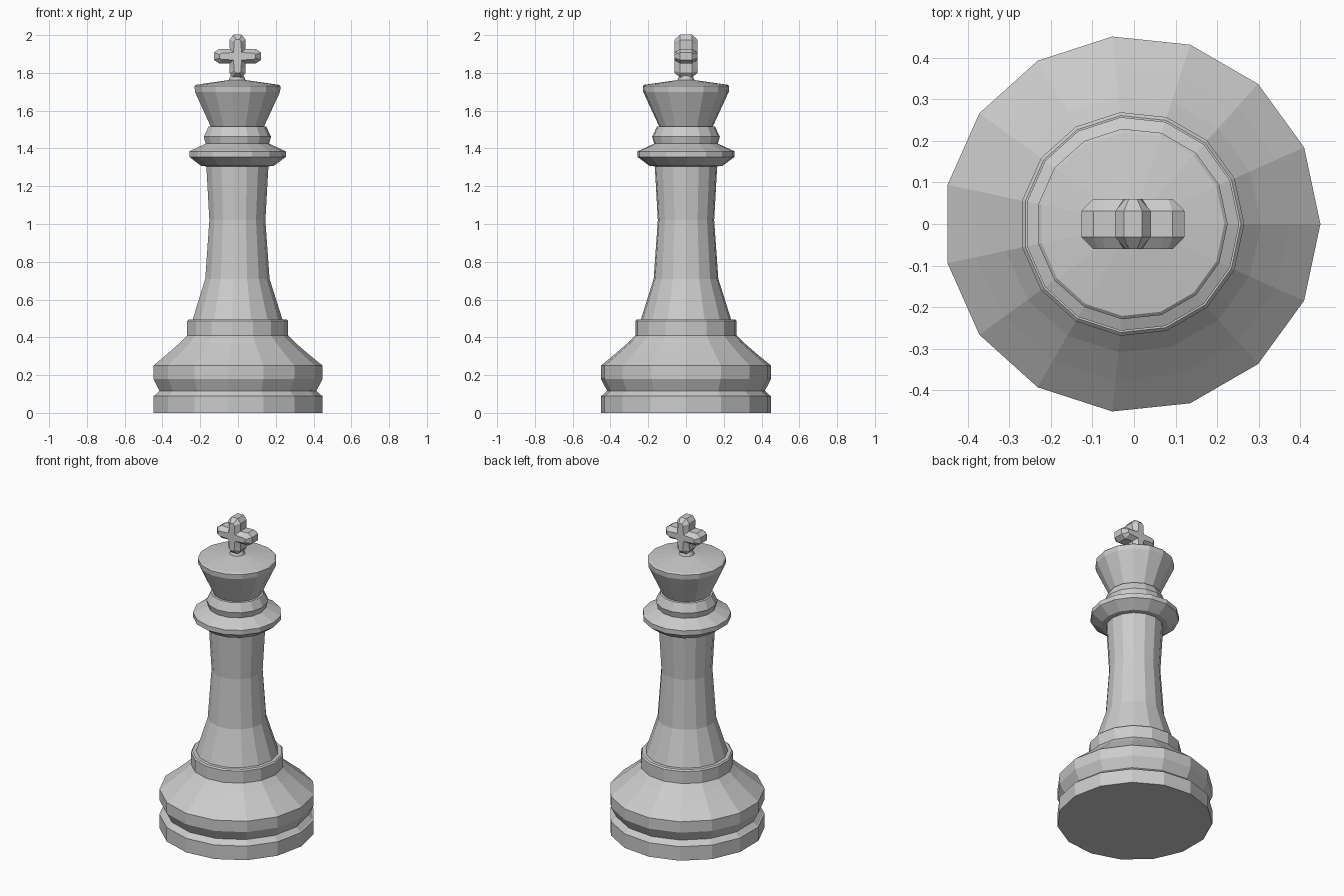
import bpy, bmesh, math

if "Cube" in bpy.data.objects:
    bpy.data.objects.remove(bpy.data.objects["Cube"])

SIDES = 15
AXIS_X = -0.005   # odd-sided lathe: shift so the bounds are centred


def make_object(name, bm):
    bmesh.ops.recalc_face_normals(bm, faces=bm.faces)
    mesh = bpy.data.meshes.new(name)
    bm.to_mesh(mesh)
    bm.free()
    ob = bpy.data.objects.new(name, mesh)
    bpy.context.collection.objects.link(ob)
    return ob


def loft(name, rings):
    """Bridge successive closed rings of points and cap both ends."""
    bm = bmesh.new()
    loops = [[bm.verts.new(p) for p in ring] for ring in rings]
    for a, b in zip(loops, loops[1:]):
        n = len(a)
        for i in range(n):
            j = (i + 1) % n
            bm.faces.new((a[i], a[j], b[j], b[i]))
    bm.faces.new(loops[0])
    bm.faces.new(loops[-1])
    return make_object(name, bm)


def lathe(name, profile):
    step = 2 * math.pi / SIDES
    return loft(name, [[(AXIS_X + r * math.cos(i * step), r * math.sin(i * step), z)
                        for i in range(SIDES)] for r, z in profile])


# One continuous turned body: foot, collar, stem, flange, crown
lathe("turned_body", [
    (0.453, 0), (0.453, 0.09), (0.445, 0.093), (0.42, 0.117),
    (0.453, 0.18), (0.453, 0.25), (0.38, 0.31), (0.31, 0.37), (0.27, 0.41),
    (0.27, 0.487), (0.262, 0.495), (0.24, 0.495),
    (0.172, 0.71), (0.15, 1.02), (0.166, 1.305),
    (0.195, 1.308), (0.258, 1.355), (0.258, 1.385), (0.17, 1.425),
    (0.18, 1.462), (0.155, 1.515), (0.143, 1.517),
    (0.228, 1.70), (0.23, 1.73), (0.222, 1.737),
    (0.045, 1.762), (0.035, 1.785)])


# Cross finial with flared arms and bevelled front and back
def cross_ring(arm, y):
    """arm: (distance out, half width) points of half an arm, tip first; ends at the notch."""
    half = [(d, w) for d, w in arm]
    notch = half[-1]
    points = []
    outline = [(d, -w) for d, w in reversed(half[:-1])] + half[:-1] + [notch]
    for k in range(4):
        c, s = round(math.cos(k * math.pi / 2)), round(math.sin(k * math.pi / 2))
        for d, w in outline:
            points.append((AXIS_X / 2 + d * c - w * s, y, 1.888 + 0.92 * (d * s + w * c)))
    return points


outer = [(0.124, 0.022), (0.095, 0.043), (0.072, 0.042), (0.041, 0.041)]
inner = [(0.096, 0.010), (0.085, 0.018), (0.068, 0.018), (0.022, 0.022)]
loft("cross_finial", [cross_ring(inner, -0.06), cross_ring(outer, -0.031),
                      cross_ring(outer, 0.031), cross_ring(inner, 0.06)])
